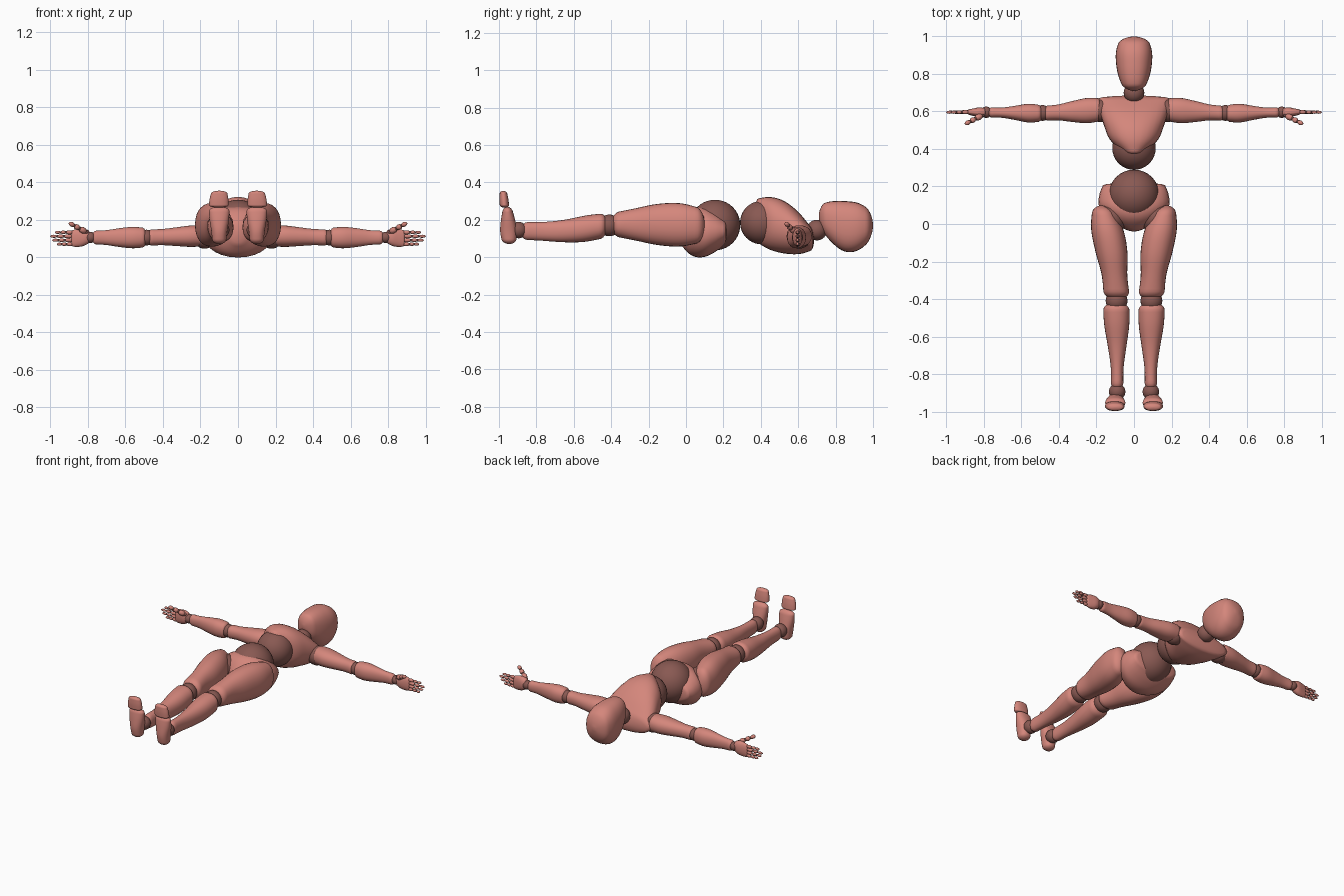
import bpy, bmesh
from math import sin, cos, pi, copysign, sqrt
from mathutils import Vector

cube = bpy.data.objects.get("Cube")
if cube:
    bpy.data.objects.remove(cube)


def material(name, color):
    mat = bpy.data.materials.new(name)
    mat.use_nodes = True
    mat.diffuse_color = (*color, 1)
    shader = mat.node_tree.nodes["Principled BSDF"]
    shader.inputs["Base Color"].default_value = (*color, 1)
    return mat


SKIN = material("salmon", (.66, .24, .2))
JOINT = material("dark joint brown", (.25, .1, .085))


def finish(name, bm, mat, mirror):
    """Turn the mesh into a smooth object, mirrored to the other side if wanted."""
    bmesh.ops.recalc_face_normals(bm, faces=bm.faces)
    for face in bm.faces:
        face.smooth = True
    mesh = bpy.data.meshes.new(name)
    bm.to_mesh(mesh)
    bm.free()
    mesh.materials.append(mat)
    part = bpy.data.objects.new(name, mesh)
    bpy.context.collection.objects.link(part)
    if mirror:
        part.modifiers.new("mirror", 'MIRROR')


def blend(values, u):
    """Smooth curve through evenly spaced values, for u from 0 to 1."""
    padded = [2 * values[0] - values[1], *values, 2 * values[-1] - values[-2]]
    place = u * (len(values) - 1)
    i = min(int(place), len(values) - 2)
    t = place - i
    before, start, end, after = padded[i:i + 4]
    slope_in = (end - before) / 2
    slope_out = (after - start) / 2
    rise = end - start
    return (start + slope_in * t
            + (3 * rise - 2 * slope_in - slope_out) * t * t
            + (slope_in + slope_out - 2 * rise) * t * t * t)


def limb(name, path, widths, depths, cap=.08, power=2.2, mirror=True, sides=28, steps=28):
    """Sweep rounded rings along a path; both ends are rounded off over the cap length."""
    path = [Vector(point) for point in path]
    span = path[-1] - path[0]
    axis = max(range(3), key=lambda k: abs(span[k]))
    across, up = [k for k in range(3) if k != axis]
    bm = bmesh.new()
    rings = []
    for step in range(steps + 1):
        u = (1 - cos(pi * step / steps)) / 2
        inset = max(0, 1 - min(u, 1 - u) / cap)
        taper = max(.15, sqrt(1 - inset * inset))
        ring = []
        for side in range(sides):
            c, s = cos(2 * pi * side / sides), sin(2 * pi * side / sides)
            point = blend(path, u)
            point[across] += taper * blend(widths, u) * copysign(abs(c) ** (2 / power), c)
            point[up] += taper * blend(depths, u) * copysign(abs(s) ** (2 / power), s)
            ring.append(bm.verts.new(point))
        rings.append(ring)
    for low, high in zip(rings, rings[1:]):
        for side in range(sides):
            bm.faces.new((low[side - 1], low[side], high[side], high[side - 1]))
    bm.faces.new(rings[0])
    bm.faces.new(rings[-1])
    finish(name, bm, SKIN, mirror)


def ball(name, center, radius, mirror=True):
    bm = bmesh.new()
    bmesh.ops.create_uvsphere(bm, u_segments=32, v_segments=20, radius=radius)
    bmesh.ops.translate(bm, vec=center, verts=bm.verts)
    finish(name, bm, JOINT, mirror)


def finger(name, base, tip, radius):
    """Three rounded bones in a row, each slimmer than the one before."""
    base, tip = Vector(base), Vector(tip)
    stops = [base.lerp(tip, share) for share in (0, .4, .7, 1)]
    turn = (tip - base).to_track_quat('Z', 'Y').to_matrix()
    for bone, (start, end) in enumerate(zip(stops, stops[1:])):
        thick = radius * (1 - bone / 8)
        bm = bmesh.new()
        bmesh.ops.create_uvsphere(bm, u_segments=12, v_segments=8, radius=1)
        bmesh.ops.scale(bm, vec=(thick, thick, (end - start).length * .54), verts=bm.verts)
        bmesh.ops.rotate(bm, matrix=turn, verts=bm.verts)
        bmesh.ops.translate(bm, vec=(start + end) / 2, verts=bm.verts)
        finish(f"{name}_bone_{bone}", bm, SKIN, True)
        ball(f"{name}_knuckle_{bone}", start, thick * .7)


# Head and neck
limb("head", [(0, .71, .22), (0, .85, .165), (0, 1, .17)],
     widths=[.05, .08, .095, .095, .07], depths=[.06, .11, .135, .125, .07],
     cap=.12, power=2.4, mirror=False)
ball("neck_joint", (0, .7, .145), .055, mirror=False)

# Torso: the chest narrows at the waist so the waist ball shows beside it
limb("chest", [(0, .365, .2), (0, .525, .16), (0, .685, .09)],
     widths=[.04, .125, .16, .185, .2], depths=[.11, .14, .14, .11, .05],
     cap=.06, mirror=False)
ball("waist_ball", (0, .405, .185), .116, mirror=False)
ball("belly_ball", (0, .155, .172), .135, mirror=False)
limb("pelvis", [(0, -.04, .13), (0, .22, .14)],
     widths=[.03, .13, .185, .185, .16], depths=[.05, .12, .135, .11, .06],
     cap=.05, mirror=False)

# Legs
ball("hip_joint", (.125, .03, .165), .088)
limb("thigh", [(.17, .1, .17), (.12, -.15, .175), (.09, -.4, .175)],
     widths=[.05, .085, .085, .068, .07], depths=[.085, .115, .11, .085, .06])
ball("knee_joint", (.093, -.41, .17), .058)
limb("shin", [(.095, -.42, .17), (.09, -.65, .14), (.09, -.885, .14)],
     widths=[.07, .067, .05, .034, .033], depths=[.065, .07, .06, .05, .047])
ball("ankle_joint", (.09, -.895, .145), .044)
limb("foot", [(.1, -.945, .07), (.1, -.955, .27)],
     widths=[.035, .042, .052, .055], depths=[.035, .045, .037, .022], cap=.12)
limb("toes", [(.103, -.97, .265), (.1, -.977, .355)],
     widths=[.053, .05, .04], depths=[.025, .024, .018], cap=.15)

# Arms
ball("shoulder_joint", (.178, .605, .108), .062)
limb("upper_arm", [(.17, .61, .115), (.485, .59, .105)],
     widths=[.06, .067, .056, .042, .04], depths=[.055, .057, .05, .043, .044])
ball("elbow_joint", (.488, .592, .105), .042)
limb("forearm", [(.485, .59, .105), (.78, .595, .105)],
     widths=[.042, .05, .038, .027, .028], depths=[.05, .057, .05, .039, .036])
ball("wrist_joint", (.788, .596, .106), .03)

# Hands, with the palms facing down along the body
limb("palm", [(.79, .595, .11), (.89, .597, .1)],
     widths=[.022, .026, .02, .012], depths=[.032, .046, .048, .042])
tips = {"index": .975, "middle": 1, "ring": .99, "little": .965}
for row, (label, reach) in enumerate(tips.items()):
    height = .133 - .021 * row
    finger(f"{label}_finger", (.88, .597, height), (reach, .596, height), .011)
finger("thumb", (.81, .58, .135), (.9, .533, .183), .017)
